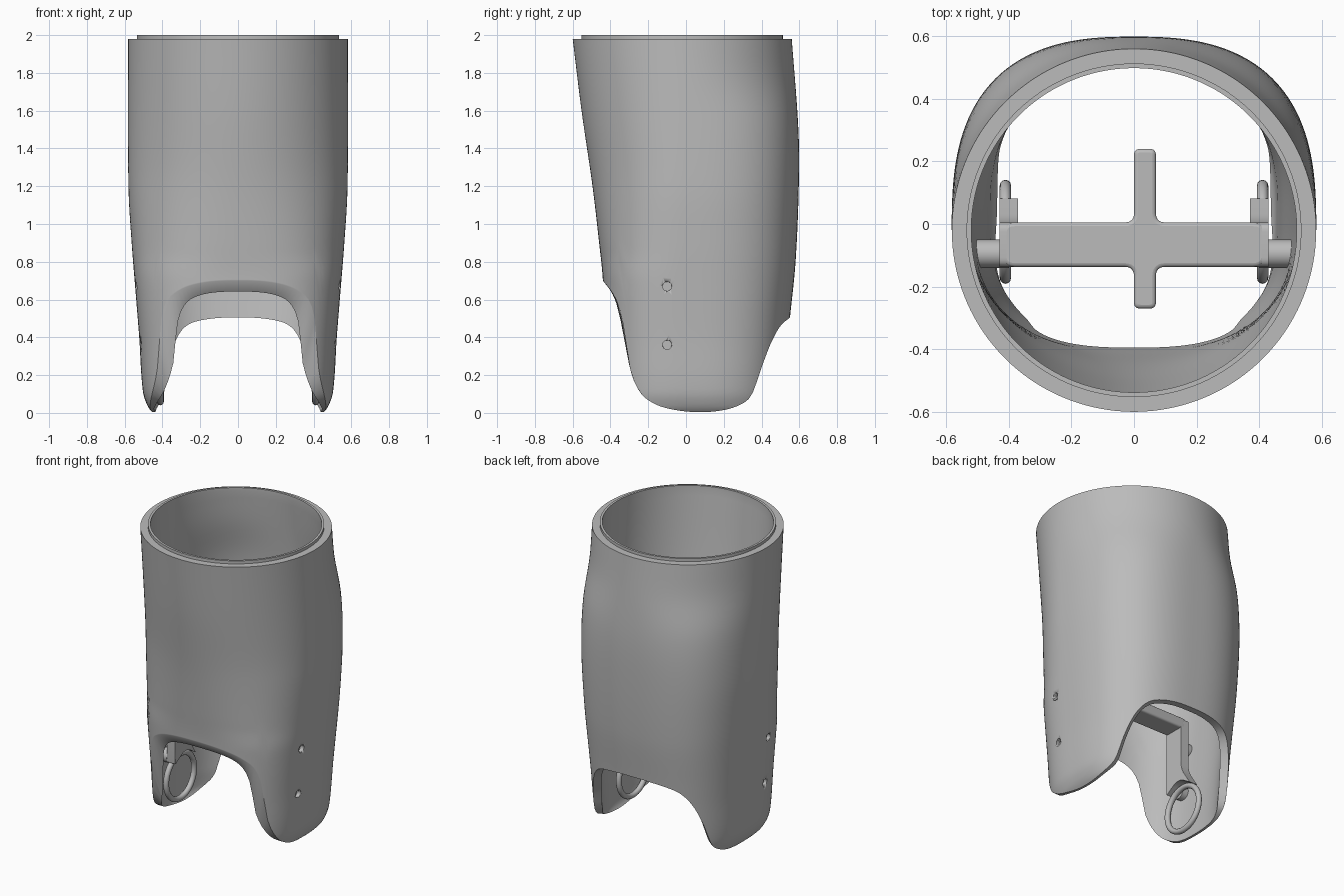
import bpy, bmesh, math
from mathutils import Vector

cube = bpy.data.objects.get("Cube")
if cube:
    bpy.data.objects.remove(cube, do_unlink=True)

grey = bpy.data.materials.new("plain_grey")
grey.use_nodes = True
GREY = (0.5, 0.5, 0.5, 1)
grey.diffuse_color = GREY
grey.node_tree.nodes["Principled BSDF"].inputs["Base Color"].default_value = GREY


def curve(points):
    """Smooth function through (position, value) pairs, clamped at the ends."""
    def slope(i):
        a, b = points[max(i - 1, 0)], points[min(i + 1, len(points) - 1)]
        return (b[1] - a[1]) / (b[0] - a[0])

    def value(p):
        if p <= points[0][0]:
            return points[0][1]
        for i in range(len(points) - 1):
            (p0, v0), (p1, v1) = points[i], points[i + 1]
            if p <= p1:
                h = p1 - p0
                t = (p - p0) / h
                return ((1 + 2 * t) * (1 - t) ** 2 * v0 + t * (1 - t) ** 2 * h * slope(i)
                        + t * t * (3 - 2 * t) * v1 - t * t * (1 - t) * h * slope(i + 1))
        return points[-1][1]
    return value


def finish(name, bm, angle=35):
    bmesh.ops.recalc_face_normals(bm, faces=bm.faces)
    mesh = bpy.data.meshes.new(name)
    bm.to_mesh(mesh)
    bm.free()
    ob = bpy.data.objects.new(name, mesh)
    bpy.context.collection.objects.link(ob)
    mesh.materials.append(grey)
    smooth(ob, angle)
    return ob


def activate(ob):
    bpy.ops.object.select_all(action='DESELECT')
    ob.select_set(True)
    bpy.context.view_layer.objects.active = ob


def smooth(ob, angle=35):
    activate(ob)
    bpy.ops.object.shade_smooth_by_angle(angle=math.radians(angle))


# Shell section against height: half width, front, back, centre, squareness, wall
half_width = curve([(0, .45), (.03, .475), (.11, .503), (.4, .523), (.65, .543),
                    (.9, .563), (1.2, .58), (1.98, .582)])
front_y = curve([(0, .41), (.7, .44), (.9, .46), (1.2, .495), (1.6, .553), (1.98, .60)])
back_y = curve([(0, .5), (.5, .55), (.8, .58), (1.2, .597), (1.5, .595), (1.98, .56)])
centre_y = curve([(0, .03), (.7, .02), (1.98, -.02)])
front_square = curve([(0, 2.8), (.7, 2.75), (.85, 2.45), (1.2, 2.1), (1.5, 2), (1.98, 2)])
back_square = curve([(0, 2.7), (1.2, 2.65), (1.5, 2.5), (1.75, 2.1), (1.98, 2)])
wall = curve([(0, .015), (.12, .045), (.7, .042), (1.2, .05), (1.98, .062)])
# Lower edge height against depth
lower_edge = curve([(-.44, .70), (-.40, .65), (-.36, .58), (-.33, .46), (-.30, .25),
                    (-.25, .12), (-.18, .055), (-.08, .02), (.06, .004), (.2, .015),
                    (.3, .05), (.35, .1), (.4, .24), (.45, .37), (.5, .46), (.55, .505)])


def section(ang, z, inset):
    c, s = math.cos(ang), math.sin(ang)
    mid = centre_y(z)
    a = half_width(z) - inset
    b = (back_y(z) - mid if s > 0 else front_y(z) + mid) - inset
    n = back_square(z) if s > 0 else front_square(z)
    r = (abs(c / a) ** n + abs(s / b) ** n) ** (-1 / n)
    return Vector((r * c, mid + r * s, z))


def bottom(ang, inner):
    lo, hi = 0, 1.5
    for _ in range(26):
        z = (lo + hi) / 2
        p = section(ang, z, wall(z) if inner else 0)
        lo, hi = (z, hi) if z < lower_edge(p.y) else (lo, z)
    return hi


# Shell: outer wall, top ledge with a raised lip, inner wall, lower rim
COLS, ROWS, TOP = 160, 44, 1.98
bm = bmesh.new()
columns = []
for i in range(COLS):
    ang = 2 * math.pi * (i + .5) / COLS
    z_out = bottom(ang, False)
    z_in = bottom(ang, True) if math.sin(ang) < 0 else z_out
    steps = [(j / ROWS) ** 1.4 for j in range(ROWS + 1)]
    pts = [section(ang, z_out + (TOP - z_out) * s, 0) for s in steps]
    for inset, z in ((.047, TOP), (.047, 2), (.062, 2)):
        p = section(ang, TOP, inset)
        p.z = z
        pts.append(p)
    for s in reversed(steps):
        z = z_in + (TOP - z_in) * s
        pts.append(section(ang, z, wall(z)))
    columns.append([bm.verts.new(p) for p in pts])
for i in range(COLS):
    a, b = columns[i], columns[(i + 1) % COLS]
    for j in range(len(a)):
        k = (j + 1) % len(a)
        bm.faces.new((a[j], b[j], b[k], a[k]))
shell = finish("shell", bm, 40)


def cylinder(name, x0, x1, y, z, radius):
    bpy.ops.mesh.primitive_cylinder_add(vertices=32, radius=radius, depth=abs(x1 - x0),
                                        location=((x0 + x1) / 2, y, z),
                                        rotation=(0, math.pi / 2, 0))
    ob = bpy.context.object
    ob.name = name
    ob.data.materials.append(grey)
    smooth(ob)
    return ob


# Screw holes in both sides, with a pin behind each
PIN_Y = -.1
for side, sign in (("left", 1), ("right", -1)):
    for level, z in (("upper", .67), ("lower", .36)):
        cutter = cylinder("hole_cutter", sign * .45, sign * .65, PIN_Y, z, .024)
        cutter.hide_render = True
        mod = shell.modifiers.new("hole", 'BOOLEAN')
        mod.object = cutter
        mod.solver = 'EXACT'
        activate(shell)
        bpy.ops.object.modifier_apply(modifier=mod.name)
        bpy.data.objects.remove(cutter, do_unlink=True)
        start = .40 if level == "upper" else .43
        cylinder(f"{side}_{level}_pin", sign * start, sign * (half_width(z) - .03),
                 PIN_Y + .005, z, .045)


def rounded(corners):
    """Outline with each (u, v, radius) corner turned into an arc-like curve."""
    out = []
    for i, (u, v, r) in enumerate(corners):
        p = Vector((u, v))
        a = p + (Vector(corners[i - 1][:2]) - p).normalized() * r
        b = p + (Vector(corners[(i + 1) % len(corners)][:2]) - p).normalized() * r
        for k in range(7):
            t = k / 6
            out.append(a * (1 - t) ** 2 + p * 2 * t * (1 - t) + b * t * t)
    return out


def plate(name, corners, lo, hi, place, bevel=.012):
    bm = bmesh.new()
    face = bm.faces.new([bm.verts.new(place(u, v, lo)) for u, v in rounded(corners)])
    new = bmesh.ops.extrude_face_region(bm, geom=[face])["geom"]
    shift = Vector(place(0, 0, hi)) - Vector(place(0, 0, lo))
    bmesh.ops.translate(bm, vec=shift, verts=[g for g in new if isinstance(g, bmesh.types.BMVert)])
    ob = finish(name, bm)
    mod = ob.modifiers.new("soft_edges", 'BEVEL')
    mod.width, mod.segments = bevel, 3
    smooth(ob)
    return ob


# Crossbar with the central tab, outlined in plan
plate("crossbar", [(-.42, -.137, .04), (0, -.137, .03), (0, -.27, .02), (.07, -.27, .02),
                   (.07, -.137, .03), (.42, -.137, .04), (.42, .005, .04), (.07, .005, .03),
                   (.07, .24, .02), (0, .24, .02), (0, .005, .03), (-.42, .005, .04)],
      .75, .82, lambda u, v, w: (u, v, w))

# Hanging arms, each ending in a ring
arm = [(-.137, .82, .03), (.005, .82, .03), (0, .46, .06), (.085, .33, .01),
       (-.025, .40, .06), (-.135, .33, .01), (-.137, .5, .05)]
for side, sign in (("left", 1), ("right", -1)):
    plate(f"{side}_arm", arm, sign * .37, sign * .43, lambda u, v, w: (w, u, v))
    bpy.ops.mesh.primitive_torus_add(major_radius=.148, minor_radius=.018, major_segments=48,
                                     minor_segments=12, location=(sign * .411, -.025, .206),
                                     rotation=(0, math.pi / 2, 0))
    ring = bpy.context.object
    ring.name = f"{side}_ring"
    ring.data.materials.append(grey)
    smooth(ring)
